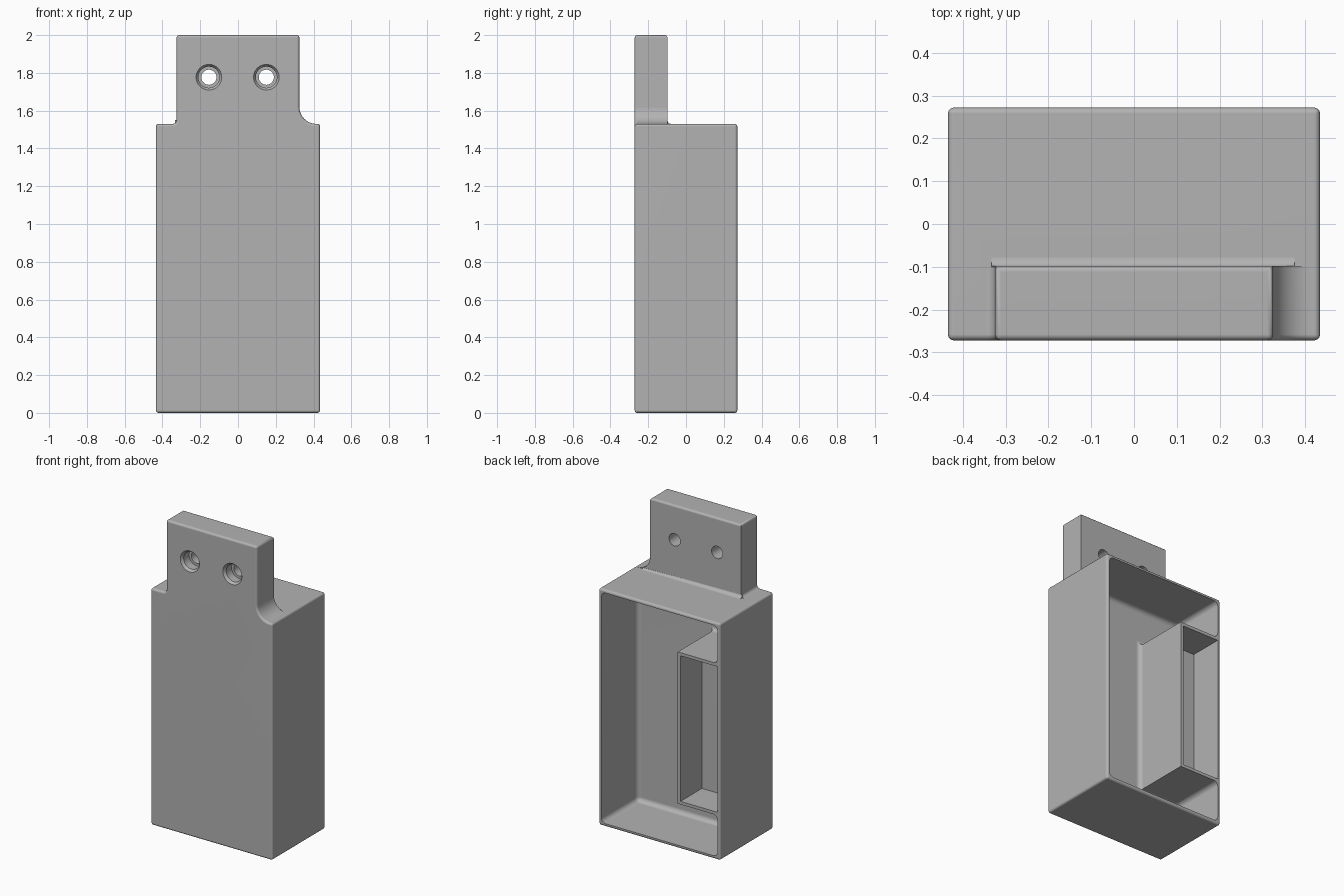
import bpy, bmesh, math

cube = bpy.data.objects.get("Cube")
if cube:
    bpy.data.objects.remove(cube, do_unlink=True)

W, FRONT, BACK, TAB_BACK = 0.435, -0.272, 0.272, -0.098
SHOULDER, TOP, TAB_W = 1.53, 2.0, 0.325
WALL = 0.02

grey = bpy.data.materials.new("plain grey")
grey.use_nodes = True
grey.diffuse_color = (0.45, 0.45, 0.45, 1)
grey.node_tree.nodes["Principled BSDF"].inputs["Base Color"].default_value = grey.diffuse_color


def arc(cx, cz, r, start, end, steps):
    angles = [math.radians(start + (end - start) * i / steps) for i in range(steps + 1)]
    return [(cx + r * math.cos(a), cz + r * math.sin(a)) for a in angles]


def finish(bm, name):
    bmesh.ops.recalc_face_normals(bm, faces=bm.faces)
    mesh = bpy.data.meshes.new(name)
    bm.to_mesh(mesh)
    bm.free()
    mesh.materials.append(grey)
    obj = bpy.data.objects.new(name, mesh)
    bpy.context.collection.objects.link(obj)
    return obj


def ring(bm, points, y):
    return [bm.verts.new((x, y, z)) for x, z in points]


def bridge(bm, r1, r2):
    for i in range(len(r1)):
        j = (i + 1) % len(r1)
        bm.faces.new((r1[i], r1[j], r2[j], r2[i]))


def prism(points, y0, y1):
    bm = bmesh.new()
    r1, r2 = ring(bm, points, y0), ring(bm, points, y1)
    bm.faces.new(r1)
    bm.faces.new(r2)
    bridge(bm, r1, r2)
    bmesh.ops.recalc_face_normals(bm, faces=bm.faces)
    return bm


def round_edges(bm, edges, radius, segments):
    bmesh.ops.bevel(bm, geom=edges, offset=radius, offset_type='OFFSET', segments=segments,
                    profile=0.5, affect='EDGES', clamp_overlap=False)


def level(edge, axis, value):
    return all(abs(v.co[axis] - value) < 1e-4 for v in edge.verts)


def along_y(edge):
    return abs(edge.verts[0].co.y - edge.verts[1].co.y) > 1e-3


# Housing: box with a mounting tab, one wide and one small shoulder fillet
outline = [(-W, 0), (W, 0), (W, SHOULDER)]
outline += arc(TAB_W + 0.09, SHOULDER + 0.09, 0.09, 270, 180, 10)
outline += [(TAB_W, TOP), (-TAB_W, TOP)]
outline += arc(-TAB_W - 0.02, SHOULDER + 0.02, 0.02, 0, -90, 5)
outline += [(-W, SHOULDER)]
bm = bmesh.new()
front, middle = ring(bm, outline, FRONT), ring(bm, outline, TAB_BACK)
bm.faces.new(front)
bridge(bm, front, middle)
bm.faces.new(middle[3:-1])
lower = middle[:4] + middle[-2:]
rear = ring(bm, outline[:4] + outline[-2:], BACK)
bridge(bm, lower, rear)
bm.faces.new(rear)
bmesh.ops.recalc_face_normals(bm, faces=bm.faces)
bmesh.ops.dissolve_limit(bm, angle_limit=0.01, verts=bm.verts, edges=bm.edges)
outer = [e for e in bm.edges if e.calc_face_angle_signed(0) > 1 and
         (level(e, 1, FRONT) or level(e, 1, BACK) or level(e, 2, TOP) or along_y(e))]
round_edges(bm, outer, 0.014, 3)
housing = finish(bm, "housing")

# Main cavity, wrapped around the inner compartment
inner, low, high = W - WALL, 0.288, 1.269
side = -0.131
cavity_outline = [(-inner, WALL), (inner, WALL), (inner, SHOULDER - WALL), (-inner, SHOULDER - WALL),
                  (-inner, high), (side, high), (side, low), (-inner, low)]
bm = prism(cavity_outline, -0.1, BACK + 0.1)
hollow = [e for e in bm.edges if e.calc_face_angle_signed(0) > 1 and not level(e, 1, BACK + 0.1)]
round_edges(bm, hollow, 0.03, 4)
cutters = [finish(bm, "cavity_cutter")]

# Pocket inside the compartment
x1, z0, z1 = side - WALL, low + WALL, high - WALL
cutters.append(finish(prism([(-inner, z0), (x1, z0), (x1, z1), (-inner, z1)], 0.053, BACK + 0.1),
                      "pocket_cutter"))


# Screw holes: chamfer, counterbore and through hole
def hole_cutter(x, y0, r0, y1, r1):
    bpy.ops.mesh.primitive_cone_add(vertices=40, radius1=r1, radius2=r0, depth=y1 - y0,
                                    location=(x, (y0 + y1) / 2, 1.777),
                                    rotation=(math.pi / 2, 0, 0))
    obj = bpy.context.object
    obj.name = "hole_cutter"
    obj.data.materials.append(grey)
    cutters.append(obj)


for x in (-0.154, 0.15):
    hole_cutter(x, FRONT - 0.017, 0.08, FRONT + 0.017, 0.056)
    hole_cutter(x, FRONT - 0.02, 0.056, -0.2, 0.056)
    hole_cutter(x, FRONT - 0.03, 0.04, TAB_BACK + 0.05, 0.04)


def activate(obj):
    bpy.ops.object.select_all(action='DESELECT')
    obj.select_set(True)
    bpy.context.view_layer.objects.active = obj


activate(housing)
for cutter in cutters:
    cutter.hide_render = True
    mod = housing.modifiers.new("cut", 'BOOLEAN')
    mod.operation, mod.solver, mod.object = 'DIFFERENCE', 'EXACT', cutter
    bpy.ops.object.modifier_apply(modifier=mod.name)
for cutter in cutters:
    bpy.data.objects.remove(cutter, do_unlink=True)

# Fillet strip where the tab meets the box top
bm = bmesh.new()
curve = arc(TAB_BACK + 0.02, SHOULDER + 0.02, 0.02, 180, 270, 5)
ends = []
for x in (-TAB_W - 0.008, TAB_W + 0.05):
    pts = [(TAB_BACK - 0.003, SHOULDER - 0.003)] + [(TAB_BACK - 0.003, curve[0][1])] + curve
    pts += [(curve[-1][0], SHOULDER - 0.003)]
    if x > 0:
        # taper the far end down the wide shoulder fillet
        pts = [(y, min(z, SHOULDER + 0.008)) for y, z in pts]
    ends.append([bm.verts.new((x, y, z)) for y, z in pts])
bm.faces.new(ends[0])
bm.faces.new(ends[1])
bridge(bm, ends[0], ends[1])
strip = finish(bm, "tab_fillet")

for obj in (housing, strip):
    activate(obj)
    bpy.ops.object.shade_smooth_by_angle(angle=math.radians(35))
    normals = obj.modifiers.new("even_normals", 'WEIGHTED_NORMAL')
    normals.keep_sharp = True
